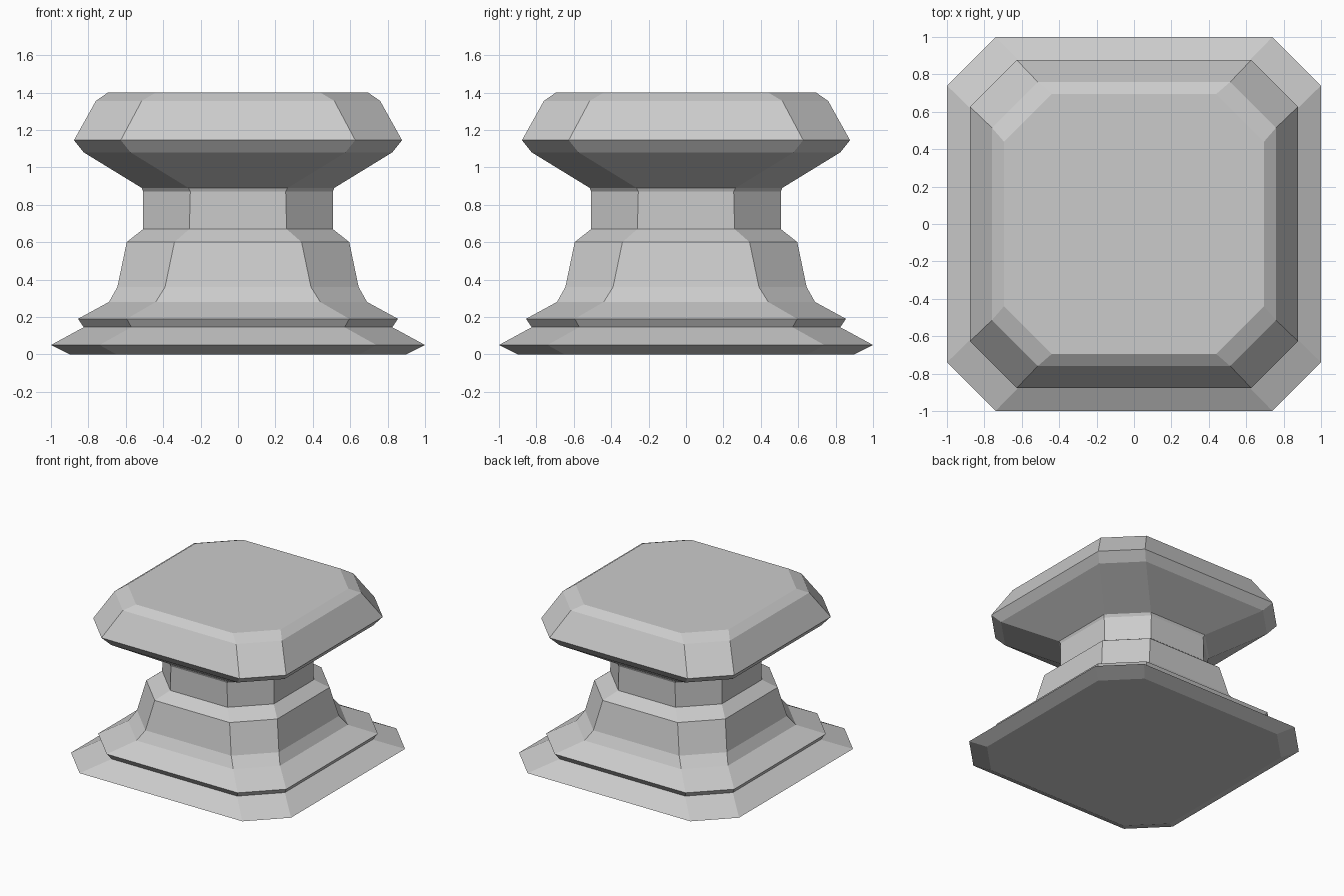
import bpy, bmesh

if "Cube" in bpy.data.objects:
    bpy.data.objects.remove(bpy.data.objects["Cube"])

# Profile rings from bottom to top: (z, half width, half length of the flat side)
profile = [
    # stepped foot
    (0.00, 0.90, 0.65), (0.05, 1.00, 0.74), (0.145, 0.825, 0.57),
    (0.19, 0.855, 0.595), (0.28, 0.69, 0.44),
    # body
    (0.36, 0.645, 0.39), (0.60, 0.595, 0.34),
    # neck
    (0.67, 0.507, 0.26), (0.87, 0.507, 0.255), (0.89, 0.515, 0.265),
    # flared cap
    (1.08, 0.825, 0.575), (1.145, 0.877, 0.627),
    (1.355, 0.76, 0.515), (1.40, 0.695, 0.44),
]


def octagon(bm, z, a, b):
    """Square ring with cut corners."""
    pts = [(b, -a), (a, -b), (a, b), (b, a), (-b, a), (-a, b), (-a, -b), (-b, -a)]
    return [bm.verts.new((x, y, z)) for x, y in pts]


# Whole pedestal lofted through the rings
bm = bmesh.new()
rings = [octagon(bm, *p) for p in profile]
for low, high in zip(rings, rings[1:]):
    for i in range(8):
        j = (i + 1) % 8
        bm.faces.new((low[i], low[j], high[j], high[i]))
bm.faces.new(rings[-1])
bm.faces.new(rings[0][::-1])
bmesh.ops.recalc_face_normals(bm, faces=bm.faces)

mesh = bpy.data.meshes.new("pedestal")
bm.to_mesh(mesh)
bm.free()
pedestal = bpy.data.objects.new("pedestal", mesh)
bpy.context.collection.objects.link(pedestal)
